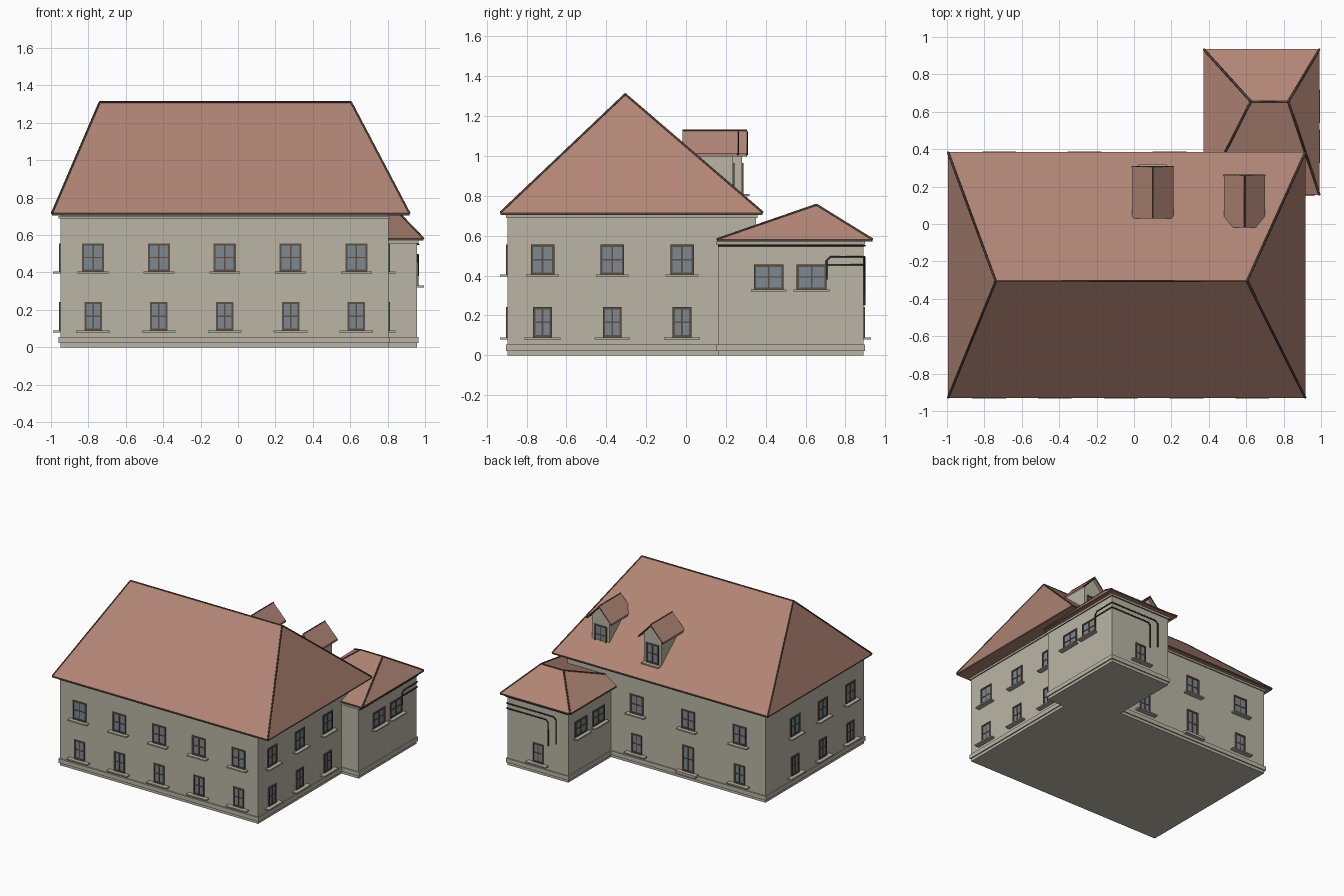
import bpy
import bmesh
from mathutils import Vector

cube = bpy.data.objects.get("Cube")
if cube:
    bpy.data.objects.remove(cube, do_unlink=True)


def material(name, r, g, b):
    m = bpy.data.materials.new(name)
    m.use_nodes = True
    m.diffuse_color = (r, g, b, 1)
    bsdf = next(n for n in m.node_tree.nodes if n.type == 'BSDF_PRINCIPLED')
    bsdf.inputs["Base Color"].default_value = (r, g, b, 1)
    bsdf.inputs["Roughness"].default_value = 0.9
    return m


PLASTER = material("grey_plaster", 0.49, 0.46, 0.38)
STONE = material("sill_stone", 0.45, 0.42, 0.35)
TILE = material("clay_tile", 0.44, 0.235, 0.18)
CAP = material("dark_brown_trim", 0.09, 0.055, 0.042)
FRAME = material("window_brown", 0.12, 0.08, 0.06)
GLASS = material("blue_grey_glass", 0.2, 0.25, 0.28)
PIPE = material("dark_pipe", 0.03, 0.027, 0.024)


def finish(name, bm, mats):
    bmesh.ops.recalc_face_normals(bm, faces=bm.faces)
    mesh = bpy.data.meshes.new(name)
    bm.to_mesh(mesh)
    bm.free()
    for m in mats:
        mesh.materials.append(m)
    ob = bpy.data.objects.new(name, mesh)
    bpy.context.collection.objects.link(ob)
    return ob


def add_box(bm, lo, hi, index=0):
    """Add an axis-aligned box between two corners."""
    verts = bmesh.ops.create_cube(bm, size=1)["verts"]
    for v in verts:
        v.co = Vector([(a + b) / 2 + c * (b - a) for a, b, c in zip(lo, hi, v.co)])
    for f in {f for v in verts for f in v.link_faces}:
        f.material_index = index


def box(name, lo, hi, mat):
    bm = bmesh.new()
    add_box(bm, lo, hi)
    return finish(name, bm, [mat])


def tube(name, paths, radius, mat, sides=0):
    """Thin round bars following one or more point paths."""
    data = bpy.data.curves.new(name, 'CURVE')
    data.dimensions = '3D'
    data.bevel_depth = radius
    data.bevel_resolution = sides
    data.use_fill_caps = True
    for path in paths:
        s = data.splines.new('POLY')
        s.points.add(len(path) - 1)
        for p, co in zip(s.points, path):
            p.co = (*co, 1)
    data.materials.append(mat)
    ob = bpy.data.objects.new(name, data)
    bpy.context.collection.objects.link(ob)


def hip_roof(name, x0, x1, y0, y1, z, ridge_x0, ridge_x1, ridge_y, ridge_z):
    """Closed hip roof with a thin eave board and dark caps on its edges."""
    bm = bmesh.new()
    corners = [(x0, y0), (x1, y0), (x1, y1), (x0, y1)]
    low = [bm.verts.new((*c, z)) for c in corners]
    top = [bm.verts.new((*c, z + 0.012)) for c in corners]
    a = bm.verts.new((ridge_x0, ridge_y, ridge_z))
    b = bm.verts.new((ridge_x1, ridge_y, ridge_z))
    bm.faces.new(low)
    for i in range(4):
        j = (i + 1) % 4
        bm.faces.new((low[i], low[j], top[j], top[i])).material_index = 1
    for f in ((top[0], top[1], b, a), (top[1], top[2], b),
              (top[2], top[3], a, b), (top[3], top[0], a)):
        bm.faces.new(f)
    ends = [a.co.copy(), b.co.copy()]
    hips = [(ends[i in (1, 2)], v.co.copy()) for i, v in enumerate(top)]
    finish(name, bm, [TILE, CAP])
    tube(name + "_ridge_caps", [ends] + hips, 0.006, CAP)


def window(name, side, along, face, z0, z1, width, sill=0.18, sill_drop=0.01):
    """Framed window on a wall; side is the outward axis such as '+x'."""
    sign = 1 if side[0] == '+' else -1
    bm = bmesh.new()

    def part(u0, u1, v0, v1, depth, index):
        d0, d1 = sorted((face - sign * 0.004, face + sign * depth))
        if side[1] == 'x':
            add_box(bm, (d0, along + u0, v0), (d1, along + u1, v1), index)
        else:
            add_box(bm, (along + u0, d0, v0), (along + u1, d1, v1), index)

    h, t = width / 2, 0.011
    part(-h, h, z0, z1, 0.002, 1)
    part(-h, -h + t, z0, z1, 0.008, 0)
    part(h - t, h, z0, z1, 0.008, 0)
    part(-h, h, z0, z0 + t, 0.008, 0)
    part(-h, h, z1 - t, z1, 0.008, 0)
    mid = (z0 + z1) / 2
    part(-0.004, 0.004, z0, z1, 0.006, 0)
    part(-h, h, mid - 0.003, mid + 0.003, 0.006, 0)
    if sill:
        part(-sill / 2, sill / 2, z0 - sill_drop, z0, 0.038, 2)
    finish(name, bm, [FRAME, GLASS, STONE])


# Walls, plinths and cornices
X0, X1, Y0, Y1 = -0.95, 0.805, -0.895, 0.35
AX0, AX1, AY0, AY1 = 0.42, 0.957, 0.16, 0.89


def block(name, x0, x1, y0, y1, top):
    box(name + "_walls", (x0, y0, 0), (x1, y1, top), PLASTER)
    e = 0.009
    box(name + "_plinth", (x0 - e, y0 - e, 0.022), (x1 + e, y1 + e, 0.055), PLASTER)
    box(name + "_cornice", (x0 - e, y0 - e, top - 0.02), (x1 + e, y1 + e, top - 0.005), STONE)


block("main", X0, X1, Y0, Y1, 0.708)
block("annex", AX0, AX1, AY0, AY1, 0.575)
tube("annex_cornice_line", [[(AX0 - 0.01, AY1 + 0.01, 0.55), (AX1 + 0.01, AY1 + 0.01, 0.55),
                             (AX1 + 0.01, AY0, 0.55)]], 0.004, CAP)

# Roofs
hip_roof("main_roof", -0.995, 0.917, -0.93, 0.385, 0.705, -0.74, 0.605, -0.305, 1.31)
hip_roof("annex_roof", 0.372, 0.992, 0.155, 0.935, 0.57, 0.625, 0.825, 0.655, 0.755)

# Main windows: five bays in front, three on each end, three behind
UP, LOW = (0.405, 0.555, 0.118), (0.09, 0.242, 0.094)
for i in range(5):
    x = -0.775 + 0.352 * i
    window(f"front_upper_window_{i}", '-y', x, Y0, *UP, 0.165)
    window(f"front_lower_window_{i}", '-y', x, Y0, *LOW)
for i in range(3):
    y = -0.72 + 0.35 * i
    for side, face, label in (('+x', X1, "left"), ('-x', X0, "right")):
        window(f"{label}_upper_window_{i}", side, y, face, *UP, 0.165)
        window(f"{label}_lower_window_{i}", side, y, face, *LOW)
    x = -0.72 + 0.455 * i
    window(f"back_upper_window_{i}", '+y', x, Y1, *UP, 0.165)
    if i == 1:
        window("back_door", '+y', x, Y1, 0.065, 0.27, 0.1, 0.18, 0.02)
    else:
        window(f"back_lower_window_{i}", '+y', x, Y1, *LOW)

# Annex windows
for i in range(2):
    window(f"annex_left_window_{i}", '+x', 0.415 + 0.215 * i, AX1, 0.33, 0.455, 0.15)
    window(f"annex_right_window_{i}", '-x', 0.51 + 0.225 * i, AX0, 0.33, 0.455, 0.15)
window("annex_back_window", '+y', 0.685, AY1, *LOW)

# Wall pipes wrapping the annex corner
PX, PY = AX1 + 0.005, AY1 + 0.005
tube("wall_pipes", [
    [(PX, 0.705, 0.38), (PX, 0.705, 0.475), (PX, 0.725, 0.495), (PX, PY, 0.495),
     (0.545, PY, 0.495), (0.525, PY, 0.475), (0.525, PY, 0.28)],
    [(PX, 0.705, 0.455), (PX, PY, 0.455), (0.615, PY, 0.455),
     (0.595, PY, 0.435), (0.595, PY, 0.25)]], 0.005, PIPE, 1)


def dormer(name, cx, y_back, y_front, sill):
    """Gabled dormer: pentagonal wall block with a pitched tile slab on top."""
    wall_y, eave, ridge, half, w = y_front - 0.025, 1.012, 1.128, 0.11, 0.078
    slope = (ridge - eave) / half

    def prism(part, profile, ya, yb, mat):
        bm = bmesh.new()
        f = bm.faces.new([bm.verts.new((cx + px, ya, pz)) for px, pz in profile])
        new = bmesh.ops.extrude_face_region(bm, geom=[f])["geom"]
        bmesh.ops.translate(bm, vec=(0, yb - ya, 0),
                            verts=[v for v in new if isinstance(v, bmesh.types.BMVert)])
        finish(f"{name}_{part}", bm, [mat])

    shoulder = ridge - 0.01 - slope * w
    prism("walls", [(-w, 0.79), (w, 0.79), (w, shoulder), (0, ridge - 0.01), (-w, shoulder)],
          y_back + 0.02, wall_y, PLASTER)
    prism("roof", [(-half, eave), (0, ridge), (half, eave), (half, eave - 0.014),
                   (0, ridge - 0.014), (-half, eave - 0.014)], y_back, y_front, TILE)
    tube(name + "_roof_trim", [
        [(cx, y_back, ridge), (cx, y_front, ridge)],
        [(cx - half, y_front, eave - 0.006), (cx, y_front, ridge - 0.006),
         (cx + half, y_front, eave - 0.006)]], 0.005, CAP)
    window(name + "_window", '+y', cx, wall_y, 0.81, 0.965, 0.11, sill)


dormer("dormer_right", 0.1, 0.03, 0.305, 0.15)
dormer("dormer_left", 0.59, -0.018, 0.26, 0)
